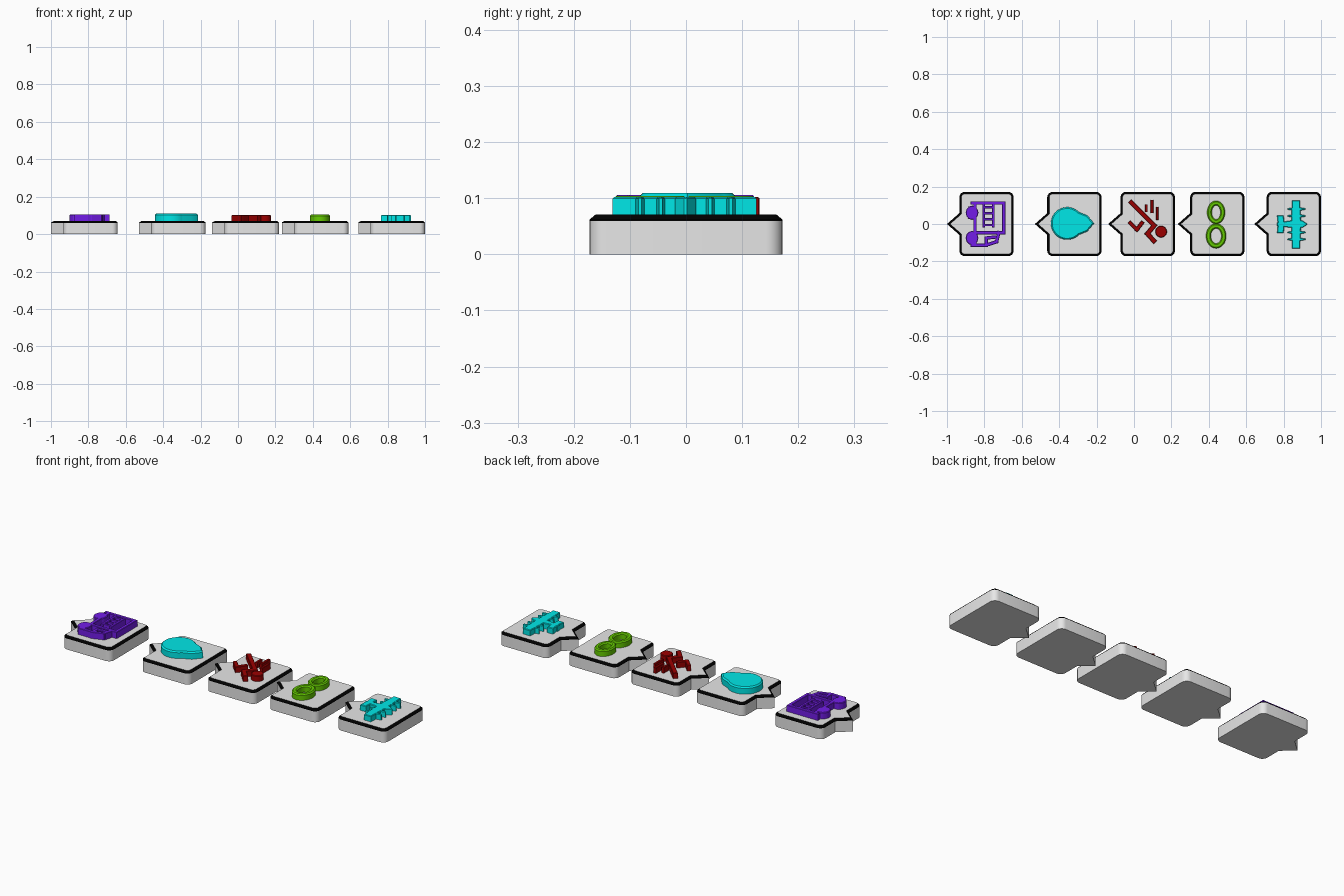
import bpy, bmesh, math
from mathutils import Vector

if "Cube" in bpy.data.objects:
    bpy.data.objects.remove(bpy.data.objects["Cube"])


def material(name, rgb):
    m = bpy.data.materials.new(name)
    m.diffuse_color = (*rgb, 1)
    m.use_nodes = True
    m.node_tree.nodes["Principled BSDF"].inputs["Base Color"].default_value = m.diffuse_color
    return m


GREY = material("light grey", (0.8, 0.8, 0.8))
BLACK = material("black", (0, 0, 0))
PURPLE = material("purple", (0.17, 0.012, 0.8))
CYAN = material("cyan", (0, 0.8, 0.8))
RED = material("dark red", (0.33, 0, 0))
GREEN = material("green", (0.13, 0.6, 0))
FLOOR = 0.069  # icons sink slightly into the tile top


def inset(pts, d):
    """Mitred inward offset of a counter-clockwise outline."""
    out, n = [], len(pts)
    for i in range(n):
        a, b, c = (Vector(pts[(i + k) % n]) for k in (-1, 0, 1))
        e1, e2 = (b - a).normalized(), (c - b).normalized()
        n1, n2 = Vector((-e1.y, e1.x)), Vector((-e2.y, e2.x))
        out.append(b + (n1 + n2) * d / (1 + n1.dot(n2)))
    return out


def loft(bm, layers, mats=None):
    """Closed solid through (outline, z) layers; mats gives an index per band."""
    rings = [[bm.verts.new((p[0], p[1], z)) for p in pts] for pts, z in layers]
    n = len(rings[0])
    for k in range(len(rings) - 1):
        for i in range(n):
            j = (i + 1) % n
            f = bm.faces.new((rings[k][i], rings[k][j], rings[k + 1][j], rings[k + 1][i]))
            f.material_index = mats[k] if mats else 0
    bm.faces.new(rings[0][::-1])
    bm.faces.new(rings[-1])


def slab(bm, pts, top, chamfer=0.003):
    loft(bm, [(pts, FLOOR), (pts, top - chamfer), (inset(pts, chamfer), top)])


def ellipse(cx, cy, rx, ry, n=32):
    return [(cx + rx * math.cos(2 * math.pi * i / n), cy + ry * math.sin(2 * math.pi * i / n))
            for i in range(n)]


def stroke(bm, path, w, top):
    """Line drawn as bars along a path, slightly overlapping at the joints."""
    for a, b in zip(path, path[1:]):
        a, b = Vector(a), Vector(b)
        d = (b - a).normalized() * w / 2
        s = Vector((-d.y, d.x))
        slab(bm, [a - d - s, b + d - s, b + d + s, a - d + s], top, 0.002)


def tube_ring(bm, cx, cy, rx, ry, w, top):
    """Flat ring with chamfered top edges."""
    c = 0.006
    prof = [(0, FLOOR), (0, top - c), (c, top), (w - c, top), (w, top - c), (w, FLOOR)]
    loops = [[bm.verts.new((x, y, z)) for x, y in ellipse(cx, cy, rx - d, ry - d, 40)]
             for d, z in prof]
    for k in range(6):
        p, q = loops[k], loops[(k + 1) % 6]
        for i in range(40):
            j = (i + 1) % 40
            bm.faces.new((p[i], p[j], q[j], q[i]))


def finish(name, bm, *mats):
    bmesh.ops.recalc_face_normals(bm, faces=bm.faces)
    me = bpy.data.meshes.new(name)
    bm.to_mesh(me)
    bm.free()
    for m in mats:
        me.materials.append(m)
    me.shade_smooth()
    me.set_sharp_from_angle(angle=math.radians(30))
    ob = bpy.data.objects.new(name, me)
    bpy.context.collection.objects.link(ob)


# Rounded tiles with a pointer on the left and a black chamfered border
def tile(name, tip):
    l, r, h, rad = tip + 0.066, tip + 0.357, 0.172, 0.03
    pts = []
    for cx, cy, a0 in ((r - rad, -h + rad, 270), (r - rad, h - rad, 0),
                       (l + rad, h - rad, 90), (l + rad, -h + rad, 180)):
        for k in range(7):
            a = math.radians(a0 + 15 * k)
            pts.append((cx + rad * math.cos(a), cy + rad * math.sin(a)))
        if a0 == 90:
            pts += [(l, 0.058), (tip, 0), (l, -0.058)]
    bm = bmesh.new()
    loft(bm, [(pts, 0), (pts, 0.059), (pts, 0.062), (inset(pts, 0.011), 0.071)], [0, 1, 1])
    finish(name, bm, GREY, BLACK)


for i, tip in enumerate((-1.0, -0.53, -0.138, 0.234, 0.643)):
    tile(f"tile_{i + 1}", tip)

# Ladder truck, lying on its side with wheels to the left
bm = bmesh.new()
T = 0.106
for path in ([(-.865, .112), (-.697, .112), (-.697, -.046), (-.85, -.046)],
             [(-.85, .112), (-.85, -.11)],
             [(-.722, -.046), (-.735, -.095), (-.79, -.113), (-.865, -.113)],
             [(-.79, -.113), (-.79, -.075), (-.745, -.07)]):
    stroke(bm, path, 0.018, T)
for y in (.06, -.075):
    slab(bm, ellipse(-.866, y, .034, .038, 12), T)
for x in (-.803, -.752):
    stroke(bm, [(x, .098), (x, -.012)], 0.014, T)
for y in (.09, .058, .026, -.006):
    stroke(bm, [(-.803, y), (-.752, y)], 0.012, T)
finish("truck_icon", bm, PURPLE)

# Drop
bm = bmesh.new()
cx, rad, tipx = -0.357, 0.087, -0.213
a0 = math.acos(rad / (tipx - cx)) * 0.85
drop = [(tipx, 0.003), (-0.25, 0.046)]
for k in range(41):
    a = a0 + (2 * math.pi - 2 * a0) * k / 40
    drop.append((cx + rad * math.cos(a), 0.003 + rad * math.sin(a)))
drop.append((-0.25, -0.04))
slab(bm, drop, 0.109, 0.007)
finish("drop_icon", bm, CYAN)

# Falling figure with motion lines
bm = bmesh.new()
T = 0.102
stroke(bm, [(-.014, .114), (.108, -.008), (.072, -.052), (.106, -.09)], 0.024, T)
stroke(bm, [(-.02, .005), (.015, -.03), (.042, .005)], 0.02, T)
for x, y0, y1 in ((.066, .07, .098), (.096, .065, .122), (.124, .028, .085)):
    stroke(bm, [(x, y0), (x, y1)], 0.014, T)
slab(bm, ellipse(.145, -.041, .031, .031, 24), T)
finish("falling_figure_icon", bm, RED)

# Pair of linked rings
bm = bmesh.new()
tube_ring(bm, .439, .062, .048, .062, .025, 0.104)
tube_ring(bm, .439, -.064, .054, .066, .026, 0.104)
finish("double_ring_icon", bm, GREEN)

# Aeroplane, nose to the right
bm = bmesh.new()
T = 0.102
slab(bm, [(.765, -.01), (.84, -.02), (.9, -.02), (.925, -.004),
          (.925, .002), (.9, .018), (.84, .018), (.765, .008)], T)
slab(bm, [(.765, -.049), (.8, -.049), (.803, 0), (.8, .045), (.765, .045), (.77, 0)], T)
slab(bm, [(.845, -.131), (.887, -.131), (.893, 0), (.887, .126), (.845, .126), (.84, 0)], T)
for y in (-.082, -.045, .043, .08):
    slab(bm, [(.822, y - .003), (.85, y - .008), (.89, y - .008), (.917, y - .003),
              (.917, y + .003), (.89, y + .008), (.85, y + .008), (.822, y + .003)], T)
finish("aeroplane_icon", bm, CYAN)
